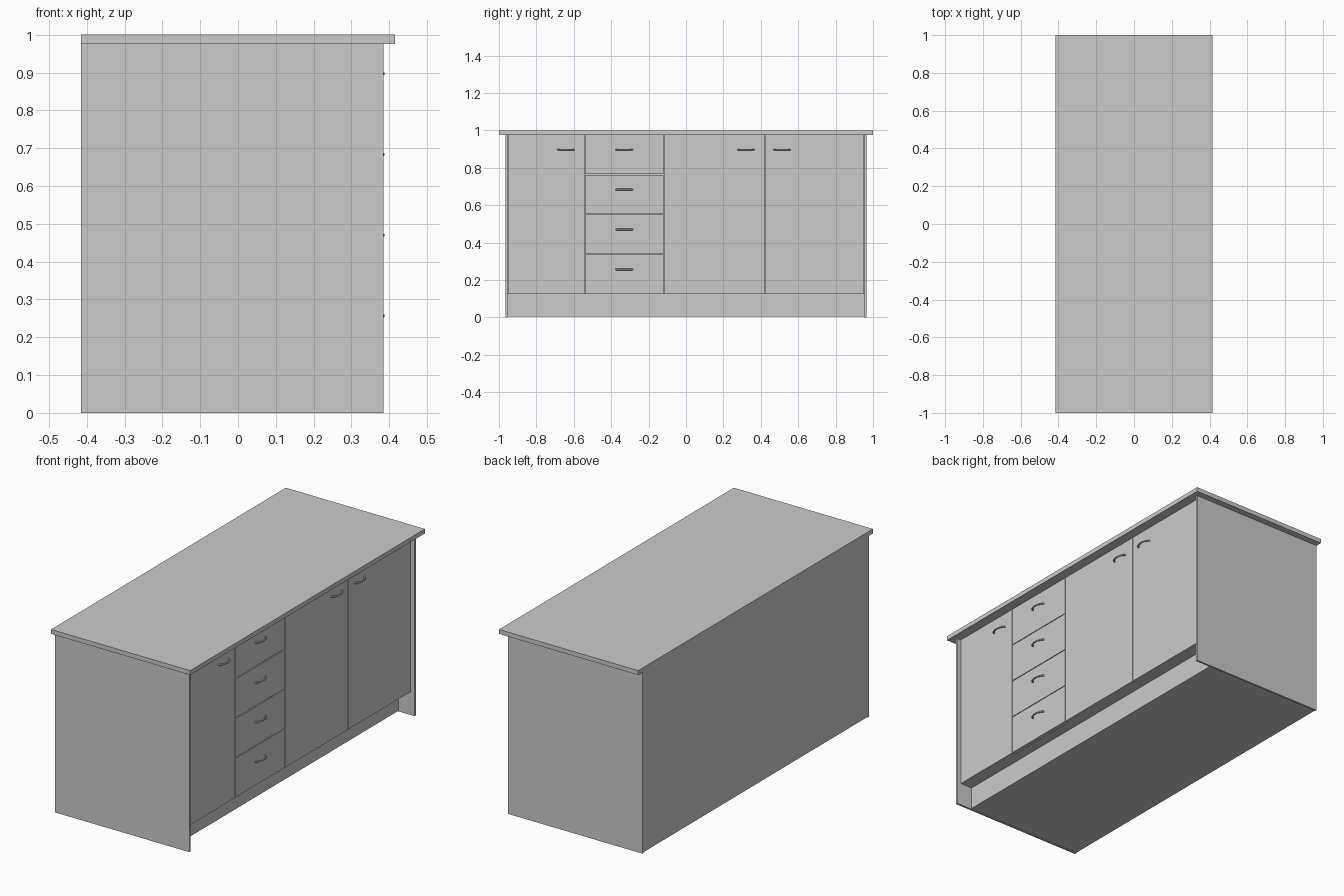
import bpy
import math

if "Cube" in bpy.data.objects:
    bpy.data.objects.remove(bpy.data.objects["Cube"])

DOOR_X = 0.362      # front plane of doors and drawers
CARCASS_X = 0.342   # front plane of the carcass behind them
GAP = 0.004


def box(name, x0, x1, y0, y1, z0, z1):
    bpy.ops.mesh.primitive_cube_add(size=1, location=((x0 + x1) / 2, (y0 + y1) / 2, (z0 + z1) / 2))
    ob = bpy.context.object
    ob.name = name
    ob.scale = (x1 - x0, y1 - y0, z1 - z0)
    bpy.ops.object.transform_apply(location=False, rotation=False, scale=True)
    return ob


def front(name, y0, y1, z0, z1):
    g = GAP / 2
    return box(name, CARCASS_X, DOOR_X, y0 + g, y1 - g, z0 + g, z1 - g)


def handle(name, y, z):
    # bowed bar, swept along a shallow arc that ends inside the door
    radius, half, depth = 0.0045, 0.043, 0.0215
    cu = bpy.data.curves.new(name, 'CURVE')
    cu.dimensions = '3D'
    cu.bevel_depth = radius
    cu.bevel_resolution = 2
    cu.use_fill_caps = True
    n = 13
    sp = cu.splines.new('POLY')
    sp.points.add(n - 1)
    for i, p in enumerate(sp.points):
        a = math.pi * i / (n - 1)
        p.co = (depth * math.sin(a), -half * math.cos(a), 0, 1)
    ob = bpy.data.objects.new(name, cu)
    bpy.context.collection.objects.link(ob)
    ob.location = (DOOR_X, y, z)
    bpy.ops.object.select_all(action='DESELECT')
    ob.select_set(True)
    bpy.context.view_layer.objects.active = ob
    bpy.ops.object.convert(target='MESH')
    bpy.ops.object.shade_smooth_by_angle()


# worktop, overhanging the front and both ends
box("worktop", -0.415, 0.415, -1, 1, 0.976, 1)

# end panels
for label, s in (("left", -1), ("right", 1)):
    a, b = sorted((s * 0.954, s * 0.965))
    box(label + "_end_panel", -0.415, 0.385, a, b, 0, 0.976)

# carcass and recessed plinth
box("carcass", -0.415, CARCASS_X, -0.954, 0.954, 0.125, 0.976)
box("plinth", -0.415, 0.29, -0.954, 0.954, 0.004, 0.125)

# doors
HANDLE_Z = 0.897
for i, (y0, y1, hy) in enumerate(((-0.954, -0.541, -0.642),
                                  (-0.119, 0.421, 0.321),
                                  (0.421, 0.954, 0.513))):
    front(f"door_{i + 1}", y0, y1, 0.123, 0.978)
    handle(f"door_handle_{i + 1}", hy, HANDLE_Z)

# stack of four drawers
STEP = 0.2135
for i in range(4):
    top = 0.978 - STEP * i
    front(f"drawer_{i + 1}", -0.541, -0.119, top - STEP, top)
    handle(f"drawer_handle_{i + 1}", -0.331, HANDLE_Z - STEP * i)
